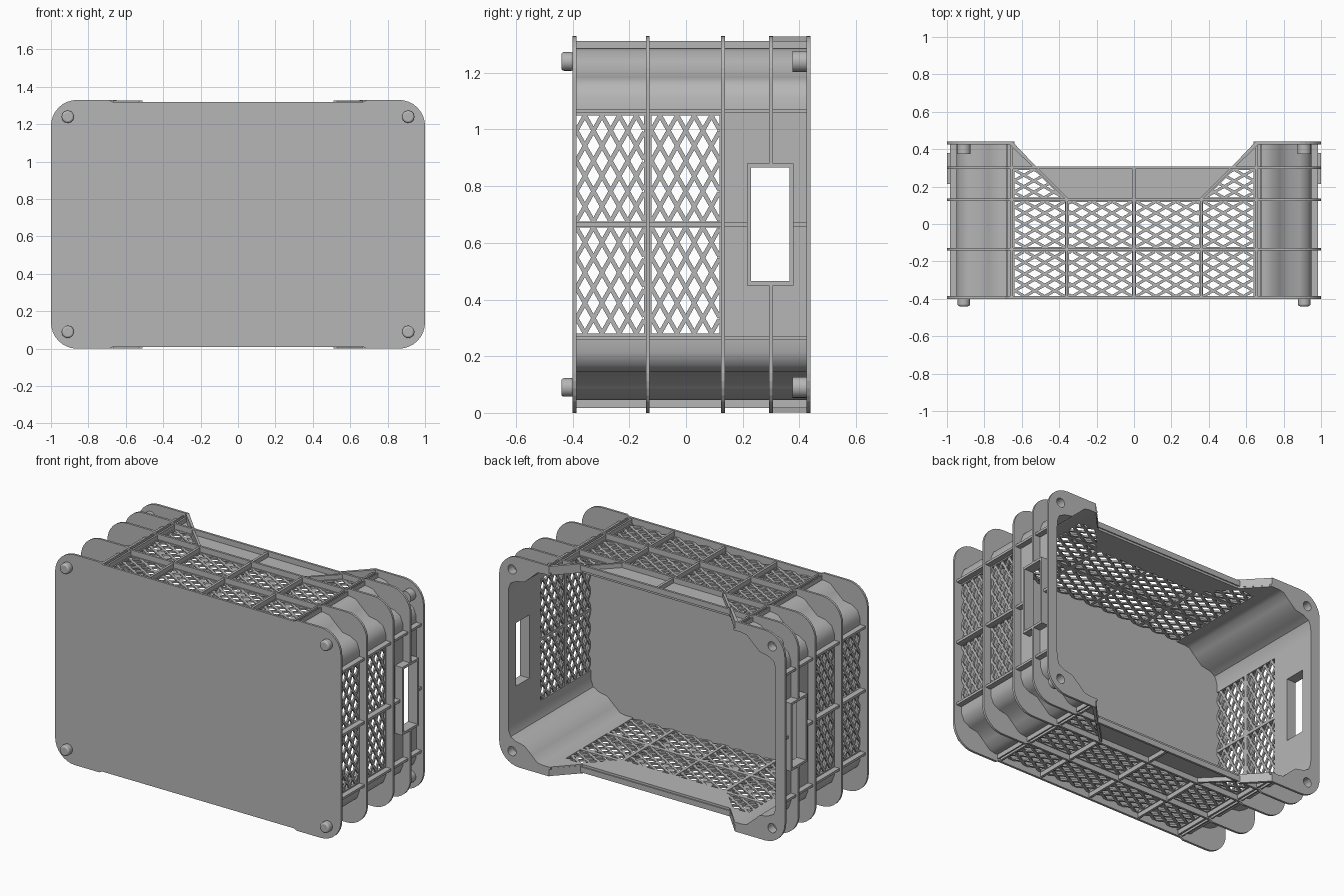
import bpy, bmesh, math
from mathutils import Vector

if "Cube" in bpy.data.objects:
    bpy.data.objects.remove(bpy.data.objects["Cube"], do_unlink=True)

MID = 0.665            # half height; parts are one quarter, mirrored twice
SIDE, ROOF = 0.95, 0.62  # outer faces of the walls
SKIN = 0.014           # wall thickness
BACK, FRONT = 0.44, -0.4
RINGS = (-0.135, 0.13)
PEG = (0.91, 0.575)

grey = bpy.data.materials.new("grey_plastic")
grey.use_nodes = True
grey.diffuse_color = (0.47, 0.47, 0.47, 1)
grey.node_tree.nodes["Principled BSDF"].inputs["Base Color"].default_value = (0.47, 0.47, 0.47, 1)

PLACE = {
    "x": lambda a, b, c: (c, a, b),   # outline in depth, height
    "y": lambda a, b, c: (a, c, b),   # outline in width, height
    "z": lambda a, b, c: (a, b, c),   # outline in width, depth
}


def prism(name, outlines, axis, lo, hi, mirror=True, smooth=False):
    """Extrude flat outlines along an axis and mirror them to all quarters."""
    bm = bmesh.new()
    for outline in outlines:
        rings = [[bm.verts.new(PLACE[axis](a, b, c)) for a, b in outline] for c in (lo, hi)]
        n = len(outline)
        for ring in rings:
            bm.faces.new(ring)
        for i in range(n):
            j = (i + 1) % n
            bm.faces.new((rings[0][i], rings[0][j], rings[1][j], rings[1][i]))
    bmesh.ops.recalc_face_normals(bm, faces=bm.faces)
    if mirror:
        seam = [f for f in bm.faces if any(all(abs(v.co[k]) < 1e-5 for v in f.verts) for k in (0, 2))]
        bmesh.ops.delete(bm, geom=seam, context="FACES")
    mesh = bpy.data.meshes.new(name)
    bm.to_mesh(mesh)
    bm.free()
    mesh.materials.append(grey)
    obj = bpy.data.objects.new(name, mesh)
    bpy.context.collection.objects.link(obj)
    obj.location.z = MID
    if mirror:
        mod = obj.modifiers.new("mirror", "MIRROR")
        mod.use_axis = (True, False, True)
    if smooth:
        activate(obj)
        bpy.ops.object.shade_smooth_by_angle(angle=math.radians(40))
    return obj


def activate(obj):
    bpy.ops.object.select_all(action="DESELECT")
    obj.select_set(True)
    bpy.context.view_layer.objects.active = obj


def rect(a0, a1, b0, b1):
    return [(a0, b0), (a1, b0), (a1, b1), (a0, b1)]


def circle(radius, n=20):
    return [(PEG[0] + radius * math.cos(2 * math.pi * i / n),
             PEG[1] + radius * math.sin(2 * math.pi * i / n)) for i in range(n)]


def lattice(panel, pitch_a, pitch_b, width=0.015):
    """Crossing diagonal bars clipped to a convex counter-clockwise panel."""
    bars = []
    pts = [Vector(p) for p in panel]
    start = pts[0]
    for sign in (1, -1):
        run = Vector((pitch_a, -sign * pitch_b)).normalized()
        across = Vector((-run.y, run.x)) * width / 2
        for k in range(-12, 13):
            base = start + Vector((k * pitch_a, 0))
            t0, t1 = -5, 5
            for p, q in zip(pts, pts[1:] + pts[:1]):
                edge = q - p
                inward = Vector((-edge.y, edge.x))
                slope, gap = inward.dot(run), inward.dot(base - p)
                if abs(slope) < 1e-9:
                    if gap < 0:
                        t1 = -9
                elif slope > 0:
                    t0 = max(t0, -gap / slope)
                else:
                    t1 = min(t1, -gap / slope)
            if t1 - t0 > 0.01:
                a, b = base + run * t0, base + run * t1
                bars.append([tuple(v) for v in (a - across, b - across, b + across, a + across)])
    return bars


# Corner path of the wall, from the side round to the long wall
corner = [(SIDE, 0.40), (0.948, 0.45), (0.93, 0.495), (0.885, 0.52), (0.83, 0.53),
          (0.78, 0.575), (0.74, 0.612), (0.70, ROOF), (0.65, ROOF)]
inner = []
for i, p in enumerate(corner):
    t = Vector(corner[min(i + 1, len(corner) - 1)]) - Vector(corner[max(i - 1, 0)])
    t.normalize()
    inner.append((p[0] - t.y * SKIN, p[1] + t.x * SKIN))
prism("corner_wall", [corner + inner[::-1]], "y", FRONT + 0.005, BACK, smooth=True)


def rim_edge(x0, w0):
    """Outer rounded edge, from the middle of the long wall to the side."""
    edge = [(x0, MID - 0.01), (0.67, MID - 0.01), (0.69, MID)] if x0 < 0.6 else [(x0, MID)]
    for i in range(9):
        ang = math.radians(90 - 90 * i / 8)
        edge.append((0.86 + 0.14 * math.cos(ang), MID - 0.14 + 0.14 * math.sin(ang)))
    return edge + [(1, w0)]


def flange(name, y, x0=0, w0=0, thick=0.014):
    wall = [(SIDE, w0)] + corner + ([(x0, ROOF)] if x0 < 0.6 else [])
    return prism(name, [wall + rim_edge(x0, w0)], "y", y - thick / 2, y + thick / 2)


# Base plate and rings around the walls
prism("base_plate", [[(0, 0)] + rim_edge(0, 0)], "y", FRONT, FRONT + 0.014)
for i, y in enumerate(RINGS):
    flange("ring_%d" % (i + 1), y)
flange("handle_ring", 0.30, w0=0.21)
rim = flange("opening_rim", BACK - 0.007, x0=0.65)

# Stacking pegs and their sockets
peg = prism("stacking_pegs", [circle(0.033)], "y", -0.44, FRONT + 0.005)
bevel = peg.modifiers.new("bevel", "BEVEL")
bevel.width, bevel.segments, bevel.angle_limit = 0.01, 3, math.radians(50)
bevel.limit_method = "ANGLE"
activate(peg)
bpy.ops.object.shade_smooth_by_angle(angle=math.radians(40))
socket = prism("stacking_sockets", [circle(0.037)], "y", 0.375, BACK - 0.008, smooth=True)
cutter = prism("socket_cutter", [circle(0.029)], "y", 0.385, 0.5, mirror=False)
cutter.hide_render = True
for obj in (rim, socket):
    mod = obj.modifiers.new("hole", "BOOLEAN")
    mod.object, mod.operation, mod.solver = cutter, "DIFFERENCE", "EXACT"
    activate(obj)
    bpy.ops.object.modifier_move_to_index(modifier="hole", index=0)
    bpy.ops.object.modifier_apply(modifier="hole")
bpy.data.objects.remove(cutter, do_unlink=True)

# Side walls: frame strips, solid area round the hand hole
rows = ((-0.387, -0.148), (-0.122, 0.118))
low, high = FRONT + 0.005, 0.13
side = [rect(low, high, 0, 0.01), rect(low, high, 0.385, 0.402),
        rect(low, rows[0][0], 0.01, 0.385), rect(rows[0][1], rows[1][0], 0.01, 0.385),
        rect(rows[1][1], high, 0.01, 0.385),
        rect(high, BACK, 0.20, 0.402), rect(high, 0.23, 0, 0.20), rect(0.365, BACK, 0, 0.20)]
prism("side_wall", side, "x", SIDE - SKIN, SIDE)
bars = [b for r in rows for b in lattice(rect(r[0], r[1], 0.01, 0.385), 0.0605, 0.107)]
prism("side_lattice", bars, "x", SIDE - 0.012, SIDE - 0.002)
prism("handle_frame", [rect(0.215, 0.23, 0, 0.215), rect(0.365, 0.38, 0, 0.215),
                       rect(0.23, 0.365, 0.20, 0.215)], "x", SIDE - SKIN, 1.0)
prism("side_ribs", [rect(low, 0.215, 0, 0.008), rect(0.38, BACK - 0.014, 0, 0.008),
                    rect(low, BACK - 0.014, 0.393, 0.408)], "x", SIDE - 0.005, 0.985)

# Long walls: frame strips, solid lip and sloping notch
cols = ((0.01, 0.347), (0.37, 0.64))
roof = [rect(0, cols[0][0], low, high), rect(cols[0][1], cols[1][0], low, high),
        rect(cols[1][1], 0.652, low, BACK)]
for y0, y1 in ((low, rows[0][0]), (rows[0][1], rows[1][0]), (rows[1][1], 0.142)):
    roof.append(rect(0, 0.65, y0, y1))
roof += [[(0, 0.14), (0.365, 0.14), (0.525, 0.30), (0, 0.30)],
         [(0.355, 0.14), (0.385, 0.14), (0.535, 0.29), (0.52, 0.305)],
         [(0.51, 0.29), (0.65, 0.29), (0.65, BACK)]]
prism("long_wall", roof, "z", ROOF - SKIN, ROOF)
panels = [rect(c[0], c[1], r[0], r[1]) for c in cols for r in rows]
panels.append([(0.375, 0.14), (0.645, 0.14), (0.645, 0.295), (0.53, 0.295)])
bars = [b for p in panels for b in lattice(p, 0.107, 0.0605)]
prism("long_lattice", bars, "z", ROOF - 0.012, ROOF - 0.002)
prism("long_ribs", [rect(0, 0.008, low, 0.30), rect(0.352, 0.367, low, high),
                    rect(0.648, 0.66, low, BACK - 0.01), rect(0.675, 0.683, low, BACK - 0.01),
                    [(0.35, 0.135), (0.37, 0.135), (0.535, 0.30), (0.52, 0.305)]],
      "z", ROOF - 0.005, 0.648)
prism("notch_flange", [[(0.51, 0.293), (0.53, 0.293), (0.665, 0.426), (0.665, BACK), (0.65, BACK)]],
      "z", ROOF - 0.005, MID - 0.002)
